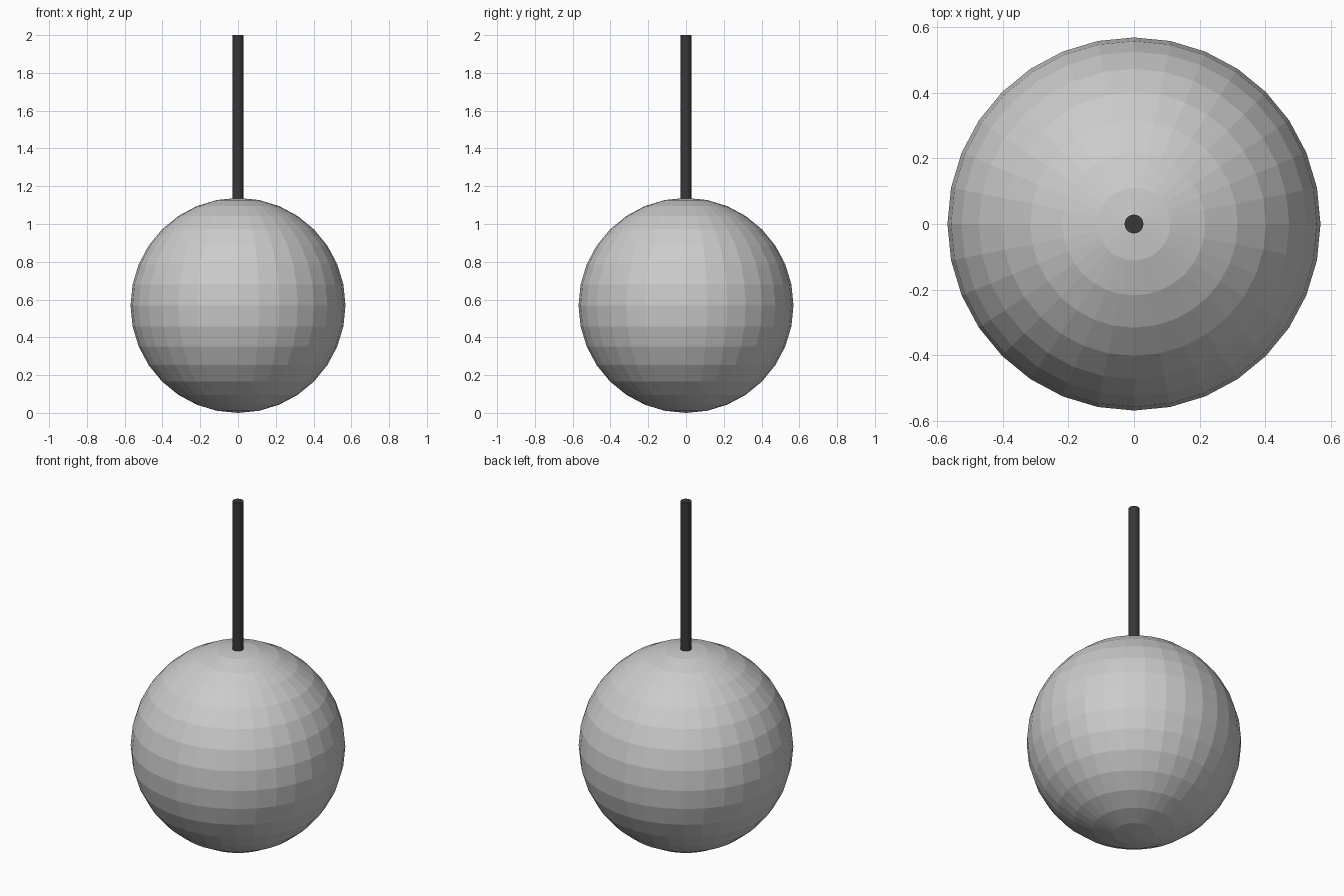
import bpy

if "Cube" in bpy.data.objects:
    bpy.data.objects.remove(bpy.data.objects["Cube"])

RADIUS = 0.569
ROD_BOTTOM, ROD_TOP = 1.12, 2.0

# Faceted hanging globe
bpy.ops.mesh.primitive_uv_sphere_add(segments=32, ring_count=16, radius=RADIUS,
                                     location=(0, 0, RADIUS))
bpy.context.object.name = "globe_shade"

# Dark suspension rod
bpy.ops.mesh.primitive_cylinder_add(vertices=32, radius=0.0285,
                                    depth=ROD_TOP - ROD_BOTTOM,
                                    location=(0, 0, (ROD_TOP + ROD_BOTTOM) / 2))
rod = bpy.context.object
rod.name = "suspension_rod"
dark = bpy.data.materials.new("dark_metal")
dark.diffuse_color = (0.04, 0.04, 0.04, 1)
dark.use_nodes = True
dark.node_tree.nodes["Principled BSDF"].inputs["Base Color"].default_value = dark.diffuse_color
rod.data.materials.append(dark)
